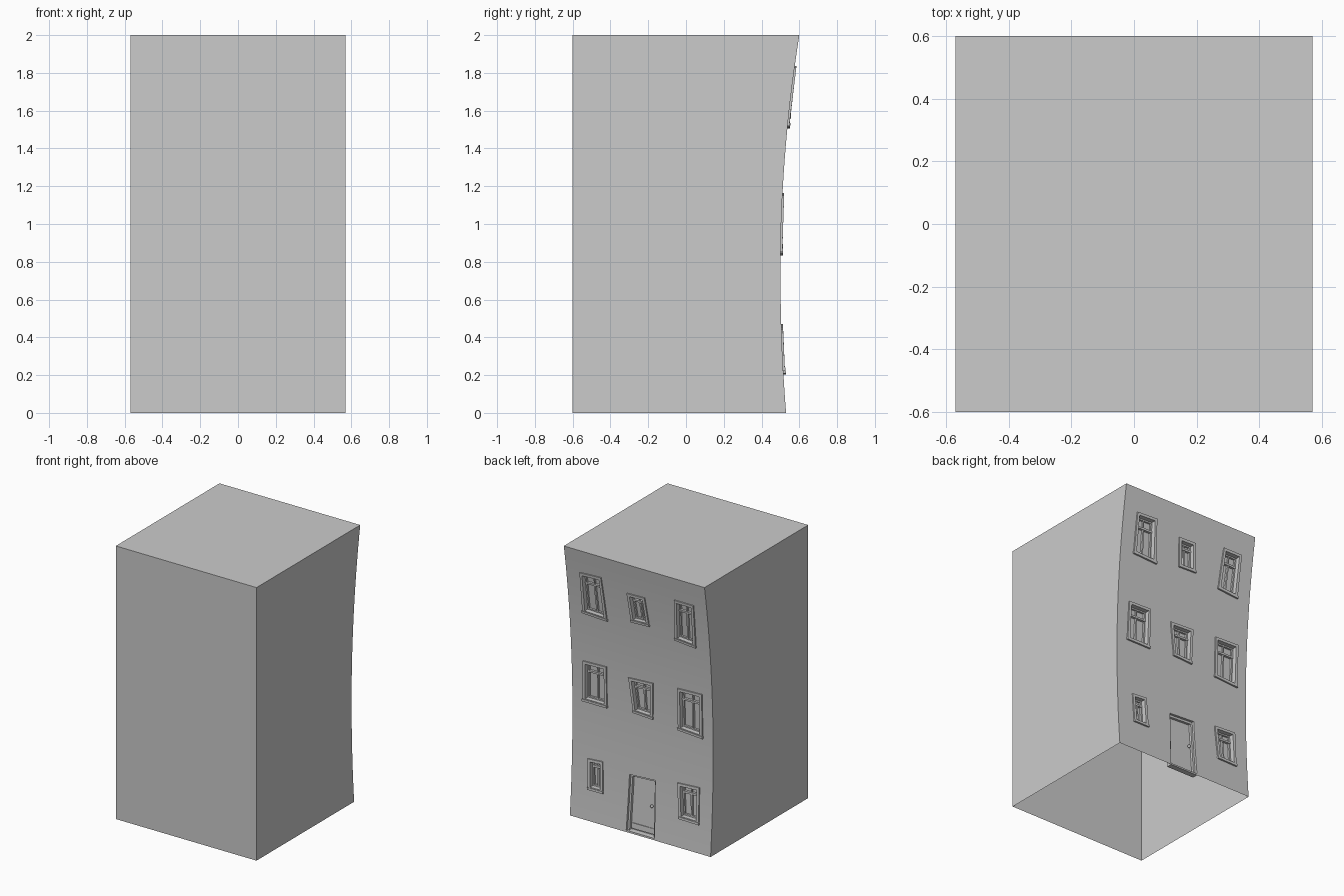
import bpy, bmesh

if "Cube" in bpy.data.objects:
    bpy.data.objects.remove(bpy.data.objects["Cube"])

HALF_W, FRONT_Y, HEIGHT = 0.57, -0.6, 2.0
RECESS = -0.042


def wall_y(z):
    """Bowed facade profile."""
    return 0.5 + (0.053 if z < 0.75 else 0.064) * (z - 0.75) ** 2


class Opening:
    """Crooked four-sided opening; corners are (x, z): TL, TR, BR, BL seen from the street."""
    def __init__(self, *c):
        self.c = c
        self.w = abs(c[0][0] - c[1][0] + c[3][0] - c[2][0]) / 2
        self.h = abs(c[0][1] - c[3][1] + c[1][1] - c[2][1]) / 2
        self.yt = wall_y((c[0][1] + c[1][1]) / 2)
        self.yb = wall_y((c[2][1] + c[3][1]) / 2)

    def point(self, u, v, d):
        tl, tr, br, bl = self.c
        x, z = [(1 - v) * ((1 - u) * bl[i] + u * br[i]) + v * ((1 - u) * tl[i] + u * tr[i])
                for i in (0, 1)]
        return x, (1 - v) * self.yb + v * self.yt + d, z

    def bar(self, bm, u0, u1, v0, v1, d0, d1):
        vs = [bm.verts.new(self.point(u, v, d)) for d in (d0, d1)
              for u, v in ((u0, v0), (u1, v0), (u1, v1), (u0, v1))]
        for f in ((0, 1, 2, 3), (4, 5, 6, 7), (0, 1, 5, 4), (1, 2, 6, 5), (2, 3, 7, 6), (3, 0, 4, 7)):
            bm.faces.new([vs[i] for i in f])

    def ring(self, bm, u0, u1, v0, v1, t, d0, d1):
        """Four bars of thickness t just inside the given rectangle."""
        tu, tv = t / self.w, t / self.h
        self.bar(bm, u0, u0 + tu, v0, v1, d0, d1)
        self.bar(bm, u1 - tu, u1, v0, v1, d0, d1)
        self.bar(bm, u0 + tu, u1 - tu, v0, v0 + tv, d0, d1)
        self.bar(bm, u0 + tu, u1 - tu, v1 - tv, v1, d0, d1)


def finish(bm, name):
    bmesh.ops.recalc_face_normals(bm, faces=bm.faces)
    me = bpy.data.meshes.new(name)
    bm.to_mesh(me)
    bm.free()
    ob = bpy.data.objects.new(name, me)
    bpy.context.collection.objects.link(ob)
    return ob


windows = [
    Opening((.455, 1.828), (.283, 1.837), (.260, 1.513), (.457, 1.522)),
    Opening((.079, 1.774), (-.065, 1.778), (-.085, 1.567), (.060, 1.562)),
    Opening((-.310, 1.831), (-.466, 1.831), (-.459, 1.508), (-.290, 1.522)),
    Opening((.474, 1.152), (.284, 1.158), (.287, .856), (.482, .856)),
    Opening((.106, 1.127), (-.092, 1.138), (-.085, .872), (.072, .880)),
    Opening((-.290, 1.155), (-.490, 1.163), (-.487, .838), (-.291, .850)),
    Opening((.440, .443), (.318, .452), (.309, .227), (.432, .226)),
    Opening((-.287, .460), (-.465, .471), (-.468, .207), (-.308, .210)),
]
door = Opening((.104, .415), (-.105, .427), (-.114, 0), (.115, 0))

# Building body: side profile extruded across the width
bm = bmesh.new()
N = 24
profile = [(FRONT_Y, HEIGHT), (FRONT_Y, 0)] + [(wall_y(HEIGHT * i / N), HEIGHT * i / N) for i in range(N + 1)]
face = bm.faces.new([bm.verts.new((-HALF_W, y, z)) for y, z in profile])
ext = bmesh.ops.extrude_face_region(bm, geom=[face], use_keep_orig=True)
bmesh.ops.translate(bm, vec=(2 * HALF_W, 0, 0), verts=[g for g in ext["geom"] if isinstance(g, bmesh.types.BMVert)])
body = finish(bm, "building_body")

# Cut recessed pockets for the windows and door
bm = bmesh.new()
for w in windows:
    a, b = .018 / w.w, .018 / w.h
    w.bar(bm, a, 1 - a, b, 1 - b, RECESS, 0.1)
door.bar(bm, 0, 1, -.1, 1, RECESS, 0.1)
cutter = finish(bm, "opening_cutter")
cutter.hide_render = True
mod = body.modifiers.new("openings", "BOOLEAN")
mod.operation, mod.solver, mod.object = "DIFFERENCE", "EXACT", cutter
me = bpy.data.meshes.new_from_object(body.evaluated_get(bpy.context.evaluated_depsgraph_get()))
body.modifiers.clear()
body.data = me
bpy.data.objects.remove(cutter)

# Open underside
bm = bmesh.new()
bm.from_mesh(me)
bmesh.ops.delete(bm, geom=[f for f in bm.faces if all(abs(v.co.z) < 1e-4 for v in f.verts)], context="FACES")
bm.to_mesh(me)
bm.free()

# Windows: raised surround, sash, transom, two casements and small upper lights
for i, w in enumerate(windows):
    bm = bmesh.new()
    w.ring(bm, 0, 1, 0, 1, .02, -.012, .009)
    w.bar(bm, -.02, 1.02, -.01, .014 / w.h, -.005, .013)
    a, b = .018 / w.w, .018 / w.h
    w.ring(bm, a, 1 - a, b, 1 - b, .010, RECESS, -.028)
    w.bar(bm, a, 1 - a, .70, .70 + .014 / w.h, RECESS, -.024)
    m = .006 / w.w
    w.bar(bm, .5 - m, .5 + m, b, .70, RECESS, -.027)
    w.bar(bm, .5 - m * .7, .5 + m * .7, .70, 1 - b, RECESS, -.030)
    finish(bm, f"window_{i + 1}")

# Door: jambs and lintel, leaf, kick board, step
bm = bmesh.new()
for u in (0, 1 - .07):
    door.bar(bm, u, u + .07, 0, 1, RECESS, -.018)
door.bar(bm, .07, .93, .96, 1, RECESS, -.018)
finish(bm, "door_frame")
bm = bmesh.new()
door.bar(bm, .08, .92, .05, .955, RECESS, -.034)
door.bar(bm, .10, .90, .07, .15, -.035, -.030)
finish(bm, "door_leaf")
bm = bmesh.new()
door.bar(bm, .0, 1, 0, .03, RECESS, -.001)
finish(bm, "door_step")

# Door knob
bm = bmesh.new()
bmesh.ops.create_uvsphere(bm, u_segments=12, v_segments=8, radius=.011)
bmesh.ops.translate(bm, vec=(-.071, wall_y(.225) - .018, .225), verts=bm.verts)
knob = finish(bm, "door_knob")
for p in knob.data.polygons:
    p.use_smooth = True

# Soft shading on the bowed wall
bpy.context.view_layer.objects.active = body
body.select_set(True)
bpy.ops.object.shade_smooth_by_angle(angle=0.5)
